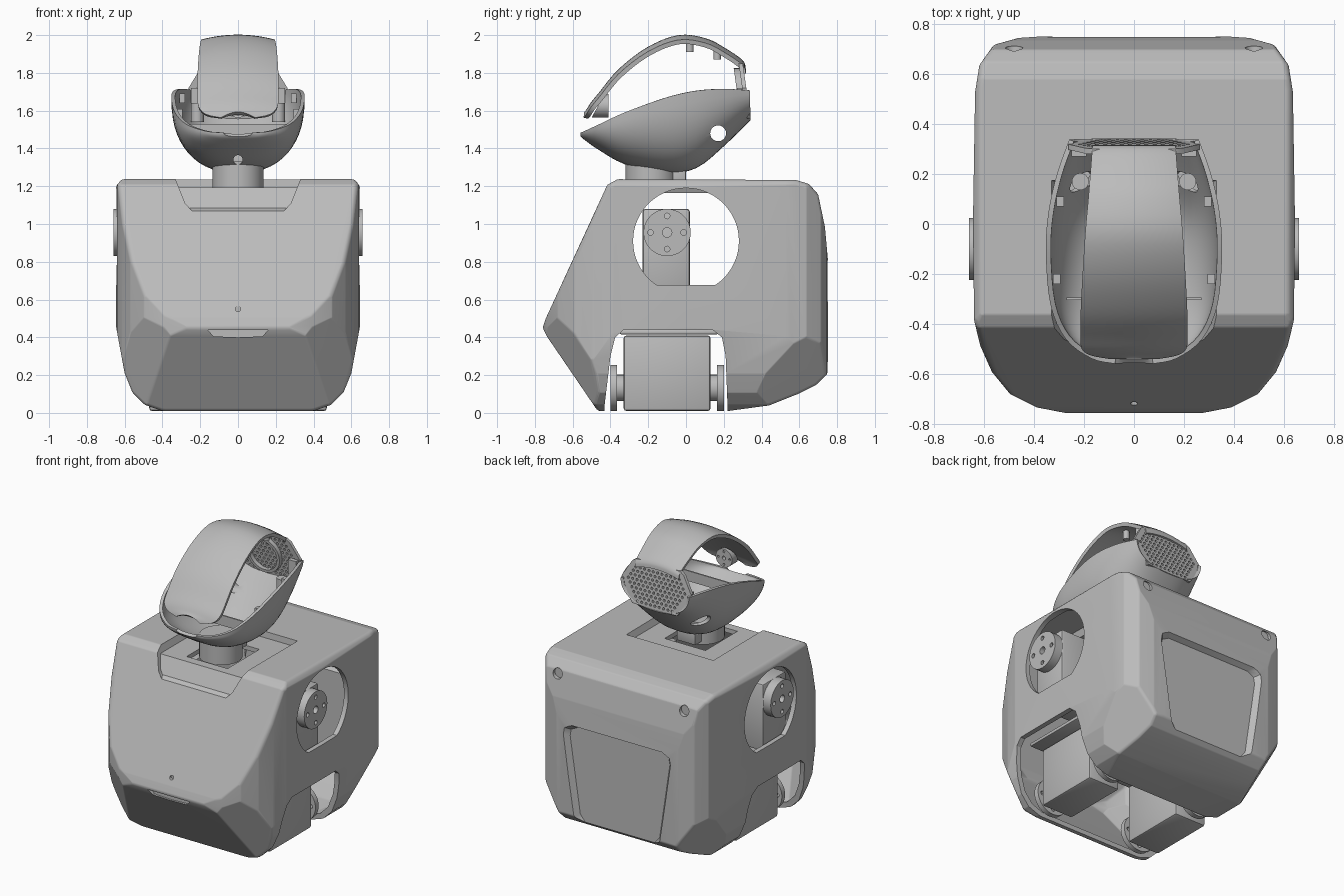
import bpy, bmesh, math
from mathutils import Matrix, Vector

if "Cube" in bpy.data.objects:
    bpy.data.objects.remove(bpy.data.objects["Cube"])

GREY = (0.5, 0.5, 0.5, 1)
grey = bpy.data.materials.new("light grey plastic")
grey.use_nodes = True
grey.diffuse_color = GREY
grey.node_tree.nodes["Principled BSDF"].inputs["Base Color"].default_value = GREY
parts = []


def finish_mesh(name, bm):
    mesh = bpy.data.meshes.new(name)
    bm.to_mesh(mesh)
    bm.free()
    mesh.materials.append(grey)
    obj = bpy.data.objects.new(name, mesh)
    bpy.context.collection.objects.link(obj)
    parts.append(obj)
    return obj


def prism(name, loops, axis, lo, hi):
    """Extrude one outline, or a list of outlines, along an axis."""
    place = {"x": lambda a, b, d: (d, a, b),
             "y": lambda a, b, d: (a, d, b),
             "z": lambda a, b, d: (a, b, d)}[axis]
    if not isinstance(loops[0], list):
        loops = [loops]
    bm = bmesh.new()
    for pts in loops:
        ends = [[bm.verts.new(place(a, b, d)) for a, b in pts] for d in (lo, hi)]
        bm.faces.new(ends[0])
        bm.faces.new(ends[1])
        for i in range(len(pts)):
            j = (i + 1) % len(pts)
            bm.faces.new((ends[0][i], ends[0][j], ends[1][j], ends[1][i]))
    bmesh.ops.recalc_face_normals(bm, faces=bm.faces)
    return finish_mesh(name, bm)


def rect(a0, a1, b0, b1):
    return [(a0, b0), (a1, b0), (a1, b1), (a0, b1)]


def circle(a, b, r, n=32):
    return [(a + r * math.cos(2 * math.pi * i / n), b + r * math.sin(2 * math.pi * i / n))
            for i in range(n)]


def sym(half):
    return half + [(-a, b) for a, b in reversed(half) if a > 0]


def apply_modifier(obj, kind, **settings):
    mod = obj.modifiers.new(kind.lower(), kind)
    for key, value in settings.items():
        setattr(mod, key, value)
    bpy.context.view_layer.objects.active = obj
    bpy.ops.object.modifier_apply(modifier=mod.name)


def discard(obj):
    parts.remove(obj)
    bpy.data.objects.remove(obj)


def combine(obj, tool, how="DIFFERENCE"):
    apply_modifier(obj, "BOOLEAN", operation=how, solver="EXACT", object=tool)
    discard(tool)


def rounded(obj, width=0.015):
    apply_modifier(obj, "BEVEL", width=width, segments=2)
    return obj


def copy_of(obj, matrix):
    new = obj.copy()
    new.data = obj.data.copy()
    new.data.transform(matrix)
    bpy.context.collection.objects.link(new)
    parts.append(new)
    return new


def rounded_hull(name, core, radius, corner_cuts, shrink):
    """Slice corners off a convex solid, shrink it, then roll a ball over it."""
    solid = bmesh.new()
    solid.from_mesh(core.data)
    for (x, y, z), (nx, ny, nz) in corner_cuts:
        for s in (1, -1):
            bmesh.ops.bisect_plane(solid, geom=solid.verts[:] + solid.edges[:] + solid.faces[:],
                                   plane_co=(s * x, y, z), plane_no=(s * nx, ny, nz),
                                   clear_outer=True)
    ball = bmesh.new()
    bmesh.ops.create_icosphere(ball, subdivisions=3, radius=radius)
    bm = bmesh.new()
    for v in solid.verts:
        for b in ball.verts:
            bm.verts.new(shrink @ v.co + b.co)
    ball.free()
    solid.free()
    bmesh.ops.remove_doubles(bm, verts=bm.verts, dist=.003)
    bmesh.ops.convex_hull(bm, input=bm.verts)
    bmesh.ops.delete(bm, geom=[v for v in bm.verts if not v.link_faces], context="VERTS")
    bmesh.ops.dissolve_limit(bm, angle_limit=math.radians(.5), verts=bm.verts, edges=bm.edges)
    bmesh.ops.recalc_face_normals(bm, faces=bm.faces)
    discard(core)
    return finish_mesh(name, bm)


def smooth_path(stations, steps=4):
    """Catmull-Rom interpolation of station tuples."""
    p = [Vector(s) for s in stations]
    p = [2 * p[0] - p[1]] + p + [2 * p[-1] - p[-2]]
    out = []
    for a, b, c, d in zip(p, p[1:], p[2:], p[3:]):
        for k in range(steps):
            t = k / steps
            out.append(0.5 * (2 * b + (c - a) * t + (2 * a - 5 * b + 4 * c - d) * t ** 2
                              + (3 * b - a - 3 * c + d) * t ** 3))
    return out + [p[-2]]


def shell(name, rows, thickness):
    bm = bmesh.new()
    grid = [[bm.verts.new(co) for co in row] for row in rows]
    for r, s in zip(grid, grid[1:]):
        for i in range(len(r) - 1):
            bm.faces.new((r[i], r[i + 1], s[i + 1], s[i]))
    bmesh.ops.recalc_face_normals(bm, faces=bm.faces)
    obj = finish_mesh(name, bm)
    apply_modifier(obj, "SOLIDIFY", thickness=thickness, offset=0)
    return obj


# Body: side, top and front outlines intersected, corners trimmed, then rounded
side = [(-.47, .01), (-.74, .41), (-.757, .445), (-.743, .485), (-.428, 1.17), (-.41, 1.215),
        (-.37, 1.237), (.6, 1.233), (.66, 1.215), (.7, 1.17), (.735, 1), (.753, .8),
        (.75, .2), (.7, .15), (.6, .1), (.45, .04), (.23, .01)]
plan = sym([(0, -.765), (.28, -.758), (.4, -.735), (.5, -.685), (.57, -.6), (.615, -.5),
            (.64, -.4), (.645, 0), (.636, .55), (.62, .65), (.57, .72), (.48, .745), (.3, .757),
            (0, .758)])
front = sym([(0, 1.24), (.63, 1.239), (.645, 1.22), (.646, .45), (.6, .2),
             (.56, .1), (.5, .04), (.42, .012), (.3, 0), (0, 0)])
core = prism("core", side, "x", -1, 1)
combine(core, prism("plan", plan, "z", -1, 2), "INTERSECT")
combine(core, prism("front", front, "y", -1, 1), "INTERSECT")
mid = Matrix.Translation((0, 0, .622))
R = .03
shrink = mid @ Matrix.Diagonal((1 - R / .645, 1 - R / .755, 1 - R / .615, 1)) @ mid.inverted()
corner_cuts = [((.44, -.71, .46), (.43, -.6, -.26)),
               ((.62, .72, .45), (.14, .063, -.084))]
body = rounded_hull("body_shell", core, R, corner_cuts, shrink)

# Hollow inside, kept clear of the top and back recesses
inner = copy_of(body, mid @ Matrix.Scale(.95, 4) @ mid.inverted())
top_recess = prism("top_recess", [(-.6, 1.07), (-.479, 1.07), (-.45, 1.085), (-.395, 1.193),
                                  (.17, 1.193), (.18, 1.3), (-.6, 1.3)], "x", -.5, .5)
combine(top_recess, prism("taper", sym([(0, 1.4), (.34, 1.4), (.33, 1.235), (.28, 1.11),
                                        (.235, 1.06), (0, 1.06)]), "y", -1, 1), "INTERSECT")
back_recess = prism("back_recess", sym([(0, .85), (.37, .85), (.43, .82), (.44, .77), (.35, .18),
                                        (.3, .12), (0, .12)]), "y", .715, .79)
for v in back_recess.data.vertices:
    if v.co.y < .75:
        v.co.x *= .86
        v.co.z = .5 + (v.co.z - .5) * .88
for recess, move in ((top_recess, (0, .03, -.03)), (back_recess, (0, -.03, 0))):
    grow = Matrix.Diagonal((1.12, 1, 1, 1))
    combine(inner, copy_of(recess, Matrix.Translation(move) @ grow))
for tool in (inner, top_recess, back_recess):
    combine(body, tool)

# Openings: leg notch, neck slot, arm holes, screw holes, front slot
notch = [(-.44, -.1), (-.43, .05), (-.4, .3), (-.375, .4), (-.33, .44), (.14, .44),
         (.19, .4), (.21, .3), (.225, -.1)]
combine(body, prism("notch", notch, "x", -1, 1))
combine(body, prism("neck_slot", rect(-.155, .155, -.335, .01), "z", 1.1, 1.3))
arm_hole = [(a, b) for a, b in circle(0, .91, .28, 64) if b > .67]
for s in (-1, 1):
    combine(body, prism("arm_hole", arm_hole, "x", s * .5, s))
    combine(body, prism("screw_hole", circle(s * .48, 1.13, .035, 20), "y", .685, .9))
combine(body, prism("front_slot", sym([(0, .44), (.16, .44), (.13, .405), (0, .4)]),
                    "y", -.9, -.72))
combine(body, prism("front_screw", circle(0, .55, .014, 16), "y", -.9, -.705))

# Servos with round horns
def horn(name, a, b, r, axis, lo, hi):
    disc = prism(name, circle(a, b, r, 40), axis, lo, hi)
    ring = [circle(x, y, r * .12, 12) for x, y in circle(a, b, r * .7, 4)]
    combine(disc, prism("holes", ring + [circle(a, b, r * .2, 16)], axis, lo - .1, hi + .1))
    return disc


for s, tag in ((1, "left"), (-1, "right")):
    rounded(prism(tag + "_arm_servo", rect(-.23, .02, .62, 1.08), "x", s * .22, s * .6))
    horn(tag + "_arm_horn", -.1, .955, .125, "x", min(s * .6, s * .66), max(s * .6, s * .66))
    rounded(prism(tag + "_leg_servo", rect(s * .35 - .12, s * .35 + .12, .01, .41), "y", -.33, .13))
    for end, lo, hi in (("front", -.4, -.365), ("back", .165, .2)):
        horn(f"{tag}_{end}_leg_horn", s * .35, .132, .122, "y", lo, hi)
    prism(tag + "_leg_axle", circle(s * .35, .132, .07), "y", -.38, .18)
rounded(prism("leg_mount_plate", rect(-.55, .55, -.35, .17), "z", .415, .44), .008)

# Neck
prism("neck", circle(0, -.185, .135, 40), "z", 1.18, 1.33)
rounded(prism("neck_bracket", rect(-.07, .07, -.08, 0), "z", 1.2, 1.31), .006)

# Head bowl: stations are y, half width, rim height, bottom height
bowl_stations = [(-.55, .075, 1.484, 1.47), (-.53, .165, 1.492, 1.452), (-.455, .265, 1.528, 1.4),
                 (-.32, .325, 1.592, 1.325), (-.11, .343, 1.668, 1.281), (.05, .332, 1.705, 1.305),
                 (.2, .298, 1.715, 1.425), (.335, .25, 1.708, 1.558)]
rows = []
for y, w, rim, low in smooth_path(bowl_stations):
    row = []
    for i in range(29):
        t = math.pi * i / 28
        c, q = math.cos(t), max(math.sin(t), 0)
        row.append((math.copysign(w * abs(c) ** .84, c), y, rim - (rim - low) * q ** .88))
    rows.append(row)
bowl = shell("head_bowl", rows, .02)
combine(bowl, prism("side_holes", circle(.17, 1.48, .042, 24), "x", -.6, .6))
combine(bowl, prism("chin_hole", circle(0, 1.34, .025, 20), "y", -.6, -.2))

# Visor strap: stations are y, z, half width
visor_stations = [(-.53, 1.585, .09), (-.517, 1.6, .165), (-.495, 1.635, .205), (-.45, 1.69, .213),
                  (-.35, 1.81, .212), (-.2, 1.925, .204), (-.04, 1.988, .193), (.1, 1.972, .18),
                  (.2, 1.922, .172), (.29, 1.86, .165), (.305, 1.82, .165)]
rows = [[(u * w / 8, y, z - .025 * (u / 8) ** 2) for u in range(-8, 9)]
        for y, z, w in smooth_path(visor_stations)]
shell("visor", rows, .024)
socket = horn("visor_socket", 0, 1.625, .062, "y", -.515, -.41)
for v in socket.data.vertices:
    if v.co.y < -.45:
        v.co.y = -.485 + (v.co.z - 1.59) * .55

# Perforated back plate, leaning forward
plate = prism("vent_plate", sym([(0, 1.85), (.165, 1.85), (.195, 1.83), (.262, 1.72),
                                 (.255, 1.68), (.17, 1.56), (0, 1.555)]), "y", .3, .322)
dots = []
for row in range(10):
    z = 1.58 + row * .027
    reach = .235 - abs(z - 1.7) * .6
    dots += [circle(x, z, .009, 6) for x in [(k + row % 2 / 2) * .033 for k in range(-8, 9)]
             if abs(x) < reach]
combine(plate, prism("dots", dots, "y", .2, .4))
speaker = prism("speaker_ring", circle(0, 1.7, .125, 40), "y", .27, .302)
combine(speaker, prism("bore", circle(0, 1.7, .105, 40), "y", .2, .4))
for obj in (plate, speaker):
    for v in obj.data.vertices:
        v.co.y -= (v.co.z - 1.7) * .14

# Bosses, pegs and clips inside the head
for s, tag in ((1, "left"), (-1, "right")):
    prism(tag + "_boss", circle(s * .215, .17, .034, 24), "z", 1.54, 1.64)
    prism(tag + "_corner_block", rect(s * .22 - .03, s * .22 + .03, .27, .3), "z", 1.62, 1.72)
    prism(tag + "_visor_peg", circle(s * .1, .165, .02, 16), "z", 1.87, 1.922)
    prism(tag + "_inner_peg", circle(s * .08, .02, .02, 16), "z", 1.91, 1.968)
    for y, x, top in ((.09, .295, 1.69), (-.22, .31, 1.61)):
        prism(tag + "_clip", rect(s * x - .015, s * x + .015, y - .02, y + .02), "z", top - .05, top)
prism("cross_rib", rect(-.27, .27, -.305, -.295), "z", 1.46, 1.53)

# Shading
for obj in parts:
    bpy.ops.object.select_all(action="DESELECT")
    obj.select_set(True)
    bpy.context.view_layer.objects.active = obj
    bpy.ops.object.shade_smooth_by_angle(angle=math.radians(30))
    if obj is body:
        obj.modifiers.new("weighted", "WEIGHTED_NORMAL").keep_sharp = True
